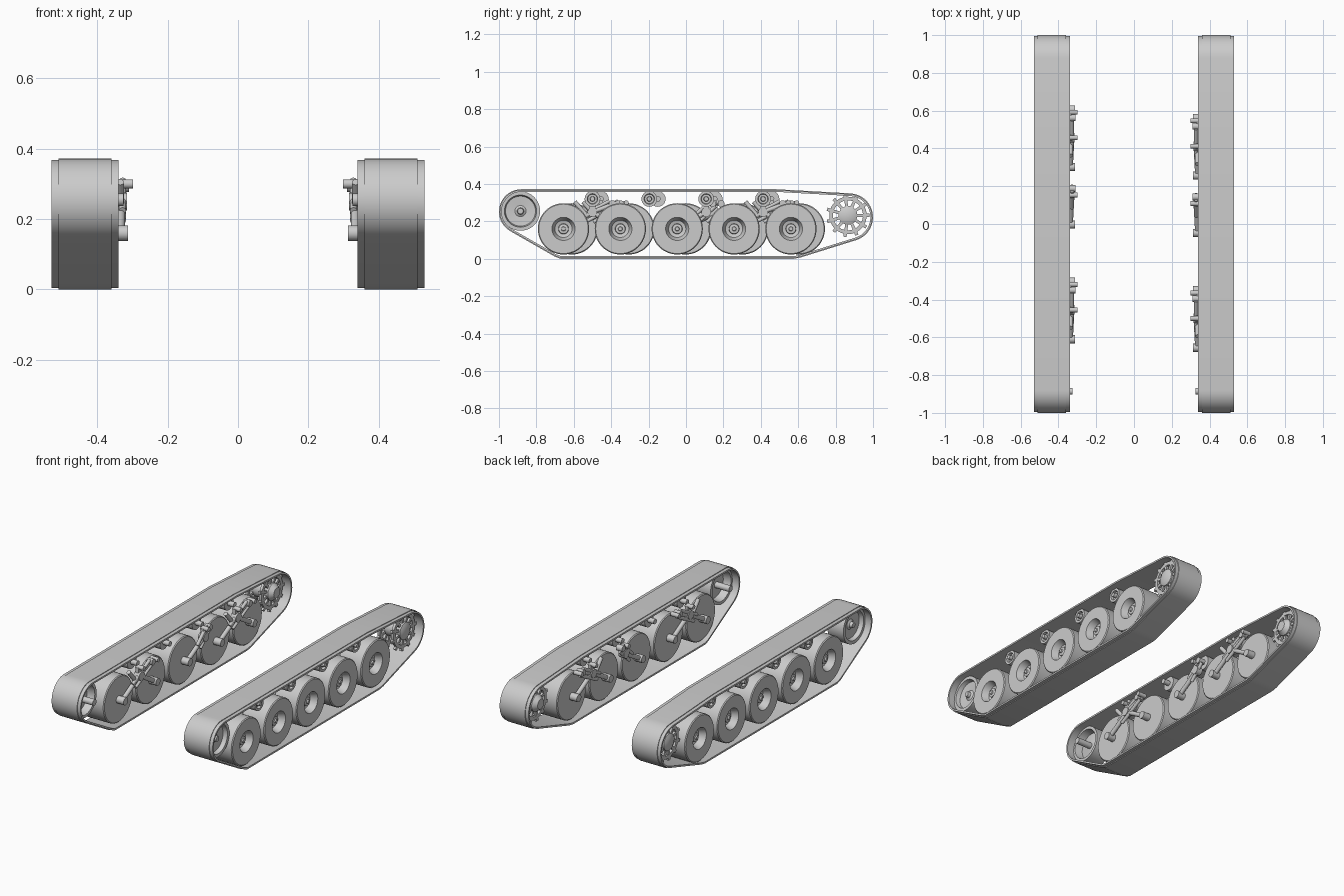
import bpy, bmesh, math
from mathutils import Vector, Matrix

cube = bpy.data.objects.get("Cube")
if cube:
    bpy.data.objects.remove(cube)

grey = bpy.data.materials.new("plain grey")
grey.use_nodes = True
grey.diffuse_color = (0.6, 0.6, 0.6, 1)
grey.node_tree.nodes["Principled BSDF"].inputs["Base Color"].default_value = (0.6, 0.6, 0.6, 1)

AXIS_TO_X = Matrix.Rotation(math.pi / 2, 4, 'Y')


def finish(name, bm, side, shift=0.0):
    """Mirror to the wanted side, shade and link the part."""
    bmesh.ops.remove_doubles(bm, verts=bm.verts, dist=0.00005)
    for v in bm.verts:
        v.co.x *= side
        v.co.y += shift
    bmesh.ops.recalc_face_normals(bm, faces=bm.faces)
    for f in bm.faces:
        f.smooth = True
    for e in bm.edges:
        e.smooth = e.calc_face_angle(0) < 0.55
    mesh = bpy.data.meshes.new(name)
    bm.to_mesh(mesh)
    bm.free()
    mesh.materials.append(grey)
    ob = bpy.data.objects.new(name + ("_left" if side > 0 else "_right"), mesh)
    bpy.context.scene.collection.objects.link(ob)


def lathe(bm, profile, y, z, steps=40):
    """Turn an (x, radius) profile about a cross axle."""
    verts = [bm.verts.new((x, y, z + r)) for x, r in profile]
    edges = [bm.edges.new(p) for p in zip(verts, verts[1:])]
    bmesh.ops.spin(bm, geom=verts + edges, cent=(0, y, z), axis=(1, 0, 0),
                   angle=math.tau, steps=steps)


def rod(bm, a, b, r, sides=14):
    a, b = Vector(a), Vector(b)
    turn = (b - a).to_track_quat('Z', 'Y').to_matrix().to_4x4()
    bmesh.ops.create_cone(bm, cap_ends=True, segments=sides, radius1=r, radius2=r,
                          depth=(b - a).length, matrix=Matrix.Translation((a + b) / 2) @ turn)


def box(bm, centre, size, angle=0.0):
    """Box turned about the cross axis."""
    m = (Matrix.Translation(centre) @ Matrix.Rotation(angle, 4, 'X')
         @ Matrix.Diagonal((*size, 1)))
    bmesh.ops.create_cube(bm, size=1, matrix=m)


def arc(y, z, r, start, end, n=18):
    return [Vector((y + r * math.cos(t), z + r * math.sin(t)))
            for t in (math.radians(start + (end - start) * i / n) for i in range(n + 1))]


def track(side):
    # outer outline, counter-clockwise in y/z
    path = [Vector((0.48, 0.372))] + arc(-0.88, 0.252, 0.12, 90, 240)
    path += [Vector(p) for p in ((-0.70, 0.011), (-0.67, 0), (0.575, 0), (0.61, 0.006))]
    path += arc(0.872, 0.222, 0.128, -73, 86)
    # belt section: (x, offset from outline), middle slightly raised
    section = [(0.34, -0.004), (0.36, -0.004), (0.36, 0), (0.51, 0),
               (0.51, -0.004), (0.53, -0.004), (0.53, -0.014), (0.34, -0.014)]
    bm = bmesh.new()
    rings = []
    for i, p in enumerate(path):
        d0 = (p - path[i - 1]).normalized()
        d1 = (path[(i + 1) % len(path)] - p).normalized()
        d = (d0 + d1).normalized()
        n = Vector((d.y, -d.x)) / max(0.5, d.dot(d1))
        rings.append([bm.verts.new((x, p.x + n.x * o, p.y + n.y * o)) for x, o in section])
    k = len(section)
    for i, ring in enumerate(rings):
        prev = rings[i - 1]
        for j in range(k):
            bm.faces.new((prev[j], prev[(j + 1) % k], ring[(j + 1) % k], ring[j]))
    finish("track_belt", bm, side)


def sprocket(side, y=0.866, z=0.232, teeth=11):
    bm = bmesh.new()
    lathe(bm, [(0.35, 0), (0.35, 0.03), (0.375, 0.05), (0.495, 0.05), (0.505, 0.03), (0.505, 0)], y, z)
    for x in (0.39, 0.48):
        lathe(bm, [(x - .008, .08), (x - .008, .1), (x + .008, .1), (x + .008, .08), (x - .008, .08)], y, z)
        for i in range(teeth):
            t = math.tau * i / teeth
            c, s = math.cos(t), math.sin(t)
            box(bm, (x, y + c * 0.065, z + s * 0.065), (0.014, 0.04, 0.016), t)
            box(bm, (x, y + c * 0.106, z + s * 0.106), (0.014, 0.02, 0.018), t)
    finish("drive_sprocket", bm, side)


def idler(side):
    bm = bmesh.new()
    lathe(bm, [(0.325, 0), (0.325, 0.018), (0.42, 0.018), (0.43, 0.08), (0.385, 0.088),
               (0.385, 0.105), (0.49, 0.105), (0.49, 0.086), (0.465, 0.08), (0.46, 0.03),
               (0.468, 0.018), (0.485, 0.015), (0.485, 0)], -0.885, 0.255)
    finish("idler_wheel", bm, side)


def road_wheel(side, y, shift):
    bm = bmesh.new()
    lathe(bm, [(0.36, 0), (0.36, 0.132), (0.365, 0.137), (0.51, 0.137), (0.515, 0.132),
               (0.515, 0.062), (0.475, 0.046), (0.47, 0.028), (0.49, 0.026),
               (0.492, 0.012), (0.5, 0.01), (0.5, 0)], y, 0.16, 48)
    finish("road_wheel", bm, side, shift)


def return_roller(side, y, shift):
    bm = bmesh.new()
    lathe(bm, [(0.34, 0), (0.34, 0.015), (0.38, 0.015), (0.38, 0.042), (0.49, 0.042),
               (0.49, 0.028), (0.475, 0.025), (0.475, 0.014), (0.5, 0.012), (0.5, 0)], y, 0.32, 28)
    finish("return_roller", bm, side, shift)


def suspension(side, y, shift, twin):
    bm = bmesh.new()
    # axle hub and swing arm
    pivot = (0.332, y + 0.155, 0.25)
    for hub in ([y, y + 0.304] if twin else [y]):
        rod(bm, (0.362, hub, 0.16), (0.312, hub, 0.16), 0.022)
        rod(bm, (0.335, hub, 0.16), pivot, 0.013)
    # central pivot with its pin
    rod(bm, (0.352, y + 0.155, 0.25), (0.315, y + 0.155, 0.25), 0.026)
    rod(bm, (0.35, y + 0.155, 0.30), (0.298, y + 0.155, 0.30), 0.013)
    box(bm, (0.335, y + 0.155, 0.275), (0.02, 0.03, 0.05))
    # paired spring struts
    top = y + (0.26 if twin else 0.19)
    for dz in (-0.014, 0.014):
        rod(bm, (0.328, y + 0.10 - dz, 0.21 + dz), (0.328, top - dz, 0.295 + dz), 0.010)
    rod(bm, (0.35, top, 0.295), (0.31, top, 0.295), 0.018)
    if twin:
        # upper lever and outer pin
        rod(bm, (0.335, y + 0.06, 0.305), (0.335, y + 0.12, 0.235), 0.012)
        rod(bm, (0.35, y + 0.29, 0.30), (0.298, y + 0.29, 0.30), 0.013)
        rod(bm, (0.338, y + 0.29, 0.30), pivot, 0.012)
    finish("suspension_unit", bm, side, shift)


wheel_y = [-0.655 + 0.304 * i for i in range(5)]
for side, shift in ((1, 0.0), (-1, 0.045)):
    track(side)
    sprocket(side)
    idler(side)
    for y in wheel_y:
        road_wheel(side, y, shift)
    for y in wheel_y[:4]:
        return_roller(side, y + 0.155, shift)
    for i, twin in ((0, True), (2, False), (3, True)):
        suspension(side, wheel_y[i], shift, twin)
